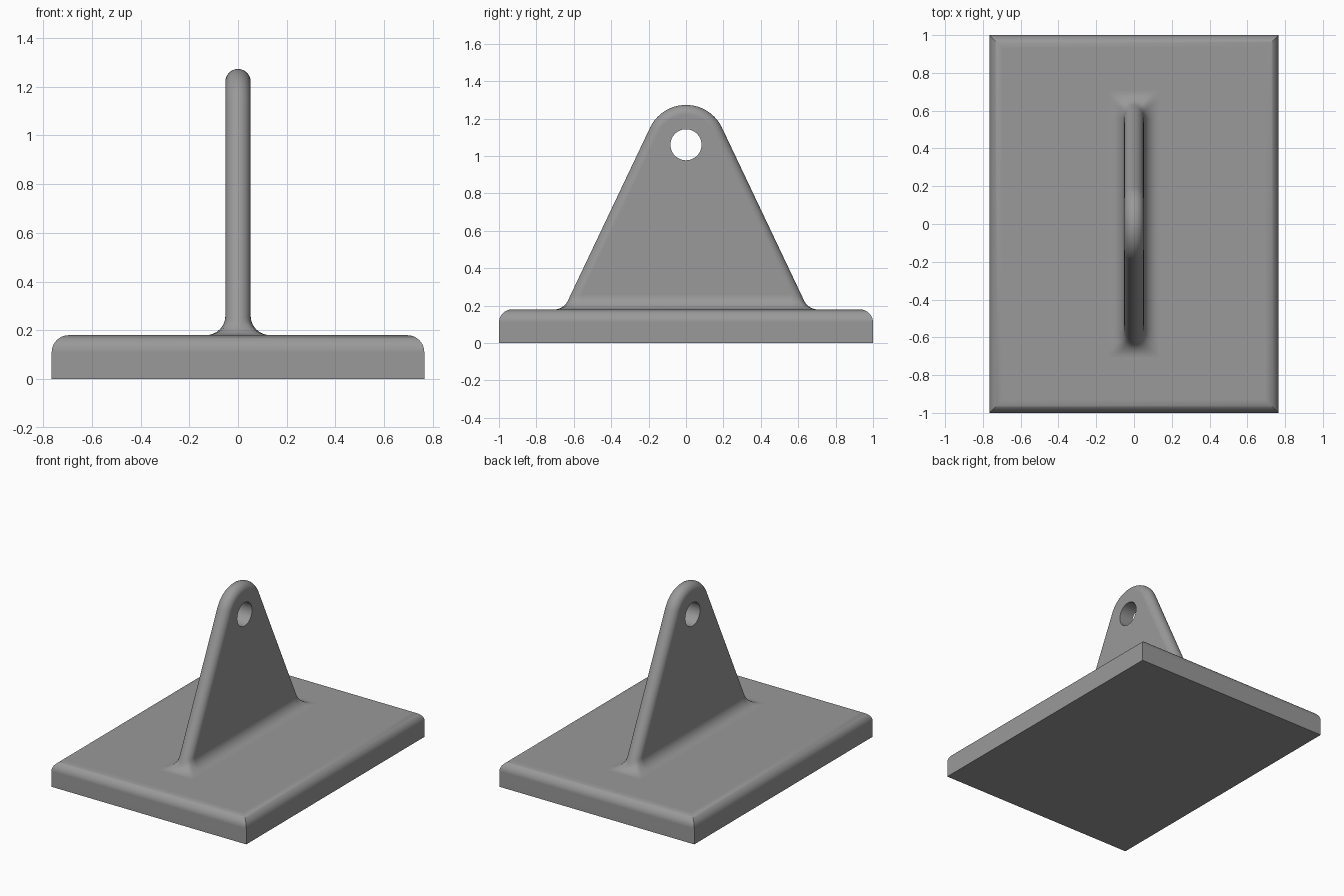
import bpy, bmesh, math

if "Cube" in bpy.data.objects:
    bpy.data.objects.remove(bpy.data.objects["Cube"])

grey = bpy.data.materials.new("matte grey")
grey.diffuse_color = (0.32, 0.32, 0.32, 1)
grey.use_nodes = True
grey.node_tree.nodes["Principled BSDF"].inputs["Base Color"].default_value = grey.diffuse_color


def make_object(name, bm):
    bmesh.ops.recalc_face_normals(bm, faces=bm.faces[:])
    mesh = bpy.data.meshes.new(name)
    bm.to_mesh(mesh)
    bm.free()
    mesh.materials.append(grey)
    obj = bpy.data.objects.new(name, mesh)
    bpy.context.collection.objects.link(obj)
    return obj


def activate(obj):
    bpy.ops.object.select_all(action='DESELECT')
    obj.select_set(True)
    bpy.context.view_layer.objects.active = obj


def smooth(obj):
    activate(obj)
    bpy.ops.object.shade_smooth_by_angle(angle=math.radians(35))
    obj.modifiers.new("even shading", 'WEIGHTED_NORMAL').keep_sharp = True


# Base plate: stacked rectangles, top edges rounded with mitred corners
BX, BY, TOP, BR = 0.765, 1.0, 0.18, 0.07
levels = [(0, 0)]
for k in range(11):
    a = math.pi / 2 * k / 10
    levels.append((BR * (1 - math.cos(a)), TOP - BR + BR * math.sin(a)))
bm = bmesh.new()
rings = [[bm.verts.new((sx * (BX - d), sy * (BY - d), z))
          for sx, sy in ((-1, -1), (1, -1), (1, 1), (-1, 1))] for d, z in levels]
for lo, hi in zip(rings, rings[1:]):
    for k in range(4):
        n = (k + 1) % 4
        bm.faces.new((lo[k], lo[n], hi[n], hi[k]))
bm.faces.new(rings[0])
bm.faces.new(rings[-1])
smooth(make_object("base_plate", bm))

# Lug: tapered plate with a fully rounded rim, flared into the base
R = 0.052                       # half thickness and rim radius
EYE_Z, EYE_R, HOLE_R = 1.06, 0.213, 0.083
TILT = math.radians(25.4)       # lean of the sloping ends
F = 0.08                        # fillet radius
SEG = 16                        # segments across the rim
FILLET = 12
angles = [math.pi * (j / SEG - 0.5) for j in range(SEG + 1)]
tan_y = EYE_R * math.cos(TILT)
tan_z = EYE_Z + EYE_R * math.sin(TILT)


def slope_y(z):
    return tan_y + (tan_z - z) * math.tan(TILT)


start_z = TOP + F - F * math.sin(TILT)
centre_y = slope_y(start_z) + F * math.cos(TILT)
inner_y = slope_y(TOP + F) - R / math.cos(TILT)


def fillet_row(side, f, drop=0.0):
    """Section of one end; rounded at the top, square at the foot."""
    z = TOP + F - F * math.sin(f)
    half = R + F * (1 - math.cos(f))
    end = slope_y(z)
    if z < start_z:
        end = centre_y - math.sqrt(max(0, F * F - (TOP + F - z) ** 2))
    square = math.sin(f) ** 2
    row = []
    for a in angles:
        s, c = math.sin(a), math.cos(a)
        k = 1 + square * (1 / max(abs(s), abs(c)) - 1)
        row.append((half * s * k, side * (inner_y + (end - inner_y) * c * k), z - drop))
    return row


def end_rows(side):
    foot = [fillet_row(side, math.pi / 2, 0.05)]
    return foot + [fillet_row(side, math.pi / 2 * (1 - k / FILLET))
                   for k in range(FILLET + 1)]


def eye_row(t):
    row = []
    for a in angles:
        r = EYE_R - R * (1 - math.cos(a))
        row.append((R * math.sin(a), -r * math.cos(t), EYE_Z + r * math.sin(t)))
    return row


ARC = 32
rows = end_rows(-1)
rows += [eye_row(TILT + (math.pi - 2 * TILT) * k / ARC) for k in range(ARC + 1)]
rows += end_rows(1)[::-1]
bm = bmesh.new()
grid = [[bm.verts.new(p) for p in row] for row in rows]
for lo, hi in zip(grid, grid[1:]):
    for j in range(SEG):
        bm.faces.new((lo[j], lo[j + 1], hi[j + 1], hi[j]))
# Flat cheeks and the fillets below them
last = len(grid) - 1
for j in (0, SEG):
    for i in range(FILLET + 1):
        bm.faces.new((grid[i][j], grid[i + 1][j], grid[last - i - 1][j], grid[last - i][j]))
    bm.faces.new([grid[i][j] for i in range(FILLET + 1, last - FILLET)])
bm.faces.new(grid[0] + grid[last][::-1])
lug = make_object("lug", bm)

# Pin hole through the lug
bpy.ops.mesh.primitive_cylinder_add(vertices=48, radius=HOLE_R, depth=0.4,
                                    location=(0, 0, EYE_Z),
                                    rotation=(0, math.pi / 2, 0))
cutter = bpy.context.object
cutter.name = "hole_cutter"
cutter.hide_render = True
cutter.data.materials.append(grey)
cut = lug.modifiers.new("pin hole", 'BOOLEAN')
cut.operation, cut.solver, cut.object = 'DIFFERENCE', 'EXACT', cutter
activate(lug)
bpy.ops.object.modifier_apply(modifier=cut.name)
bpy.data.objects.remove(cutter)
smooth(lug)
